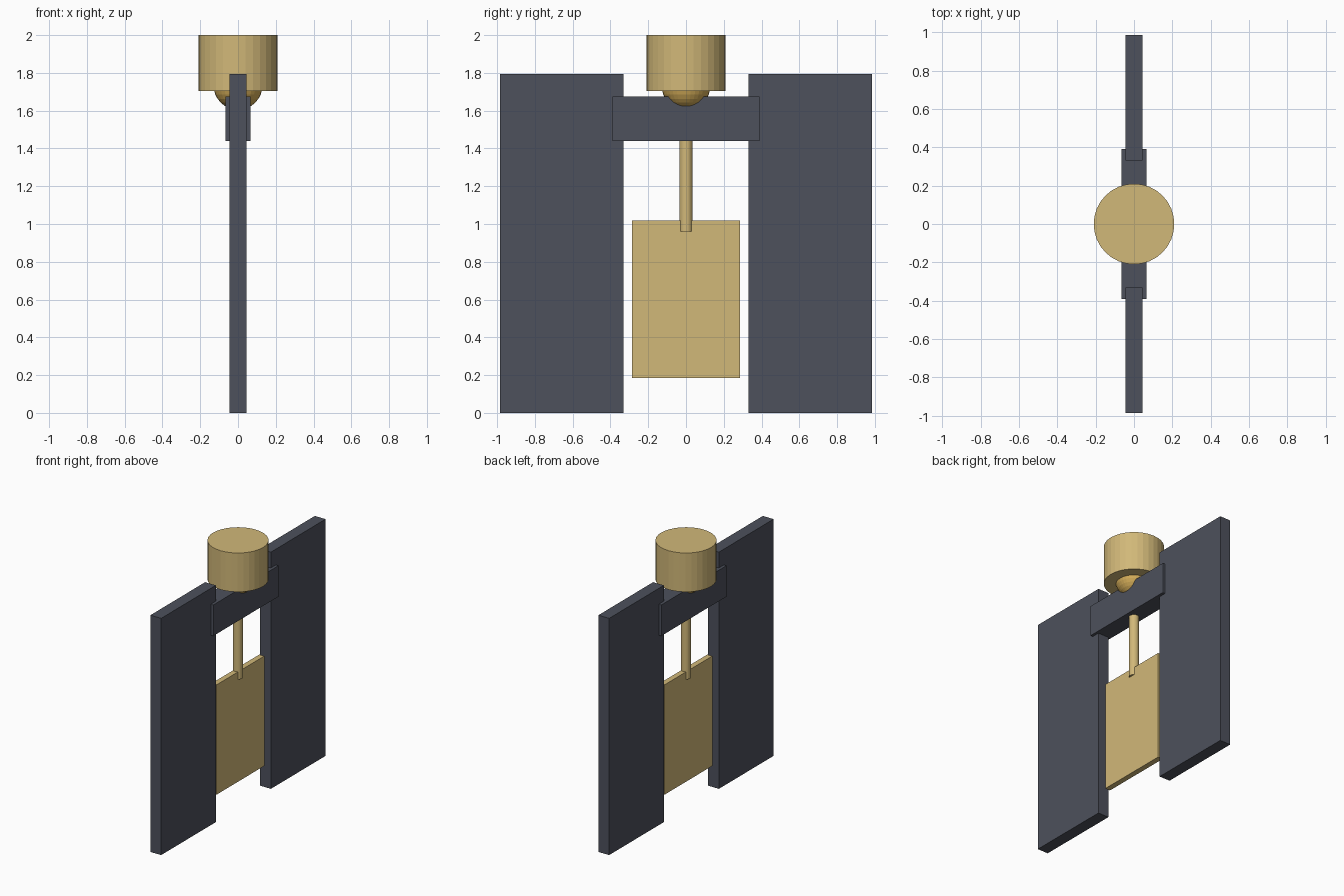
import bpy

if "Cube" in bpy.data.objects:
    bpy.data.objects.remove(bpy.data.objects["Cube"])


def material(name, rgb):
    m = bpy.data.materials.new(name)
    m.diffuse_color = (*rgb, 1)
    m.use_nodes = True
    m.node_tree.nodes["Principled BSDF"].inputs["Base Color"].default_value = m.diffuse_color
    return m


DARK = material("dark_slate", (0.075, 0.082, 0.107))
BRASS = material("pale_brass", (0.64, 0.48, 0.19))
GOLD = material("gold", (0.66, 0.42, 0.10))


def box(name, lo, hi, mat):
    bpy.ops.mesh.primitive_cube_add(
        size=1, location=[(a + b) / 2 for a, b in zip(lo, hi)])
    o = bpy.context.object
    o.name = name
    o.scale = [b - a for a, b in zip(lo, hi)]
    bpy.ops.object.transform_apply(location=False, rotation=False, scale=True)
    o.data.materials.append(mat)
    return o


def cylinder(name, r, z0, z1, mat, sides=32):
    bpy.ops.mesh.primitive_cylinder_add(
        vertices=sides, radius=r, depth=z1 - z0, location=(0, 0, (z0 + z1) / 2))
    o = bpy.context.object
    o.name = name
    o.data.materials.append(mat)
    return o


# Tall side panels
for side, y0, y1 in (("front", -0.985, -0.33), ("back", 0.33, 0.985)):
    box(f"{side}_panel", (-0.045, y0, 0), (0.045, y1, 1.795), DARK)

# Crossbar joining the panels
box("crossbar", (-0.066, -0.39, 1.44), (0.066, 0.39, 1.675), DARK)

# Hanging plate and its rod
box("hanging_plate", (-0.021, -0.285, 0.185), (0.021, 0.285, 1.018), BRASS)
cylinder("hanging_rod", 0.035, 0.96, 1.62, BRASS)

# Ball joint under the cap
bpy.ops.mesh.primitive_uv_sphere_add(
    segments=32, ring_count=16, radius=0.13, location=(0, 0, 1.735))
ball = bpy.context.object
ball.name = "ball_joint"
ball.data.materials.append(GOLD)

# Drum-shaped cap
cylinder("top_cap", 0.21, 1.705, 2.0, BRASS)
